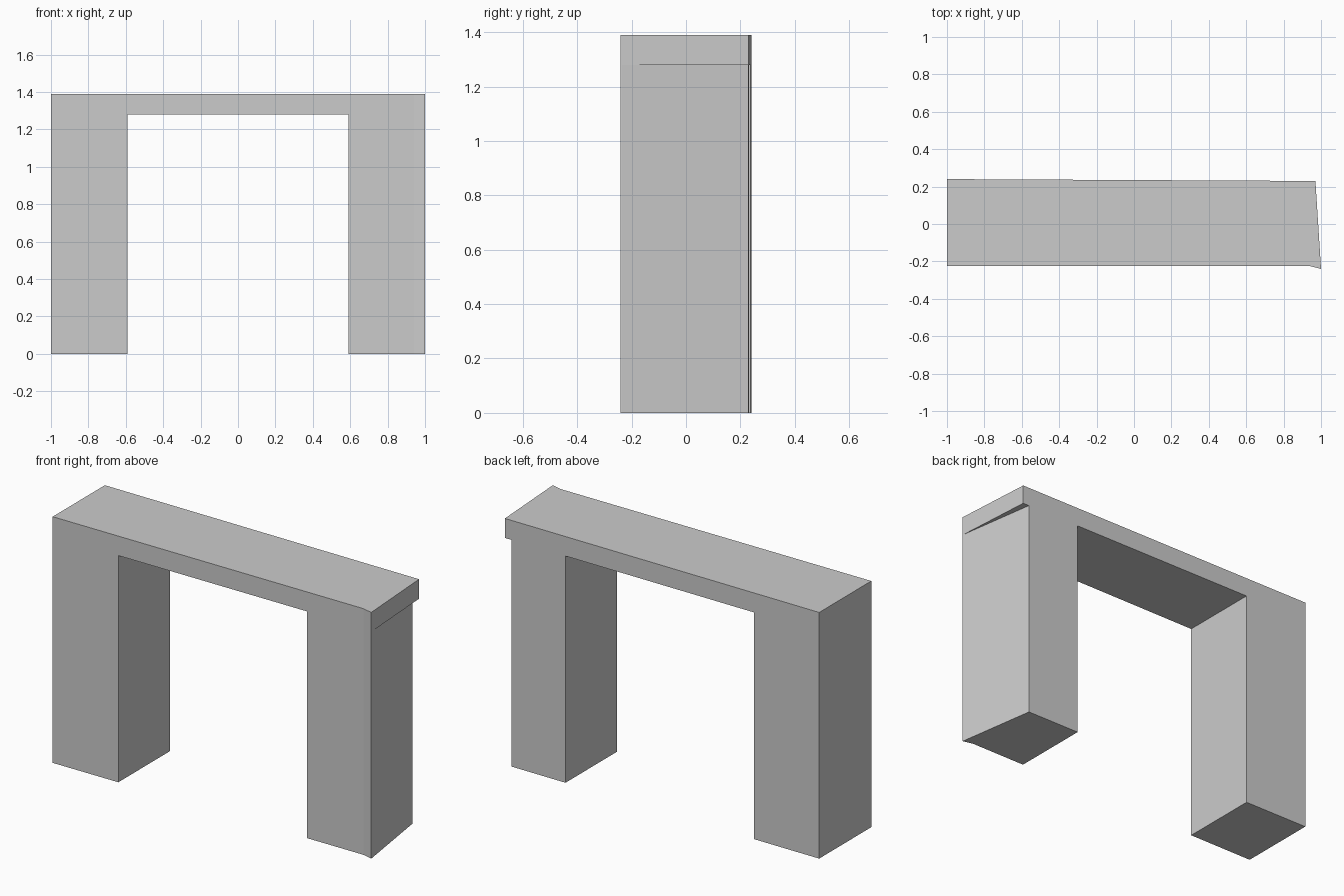
import bpy, bmesh

if "Cube" in bpy.data.objects:
    bpy.data.objects.remove(bpy.data.objects["Cube"])


def prism(name, outline, z0, z1, cutter=False):
    """Extrude a plan outline (x, y) from z0 to z1."""
    bm = bmesh.new()
    face = bm.faces.new([bm.verts.new((x, y, z0)) for x, y in outline])
    top = bmesh.ops.extrude_face_region(bm, geom=[face])
    verts = [g for g in top["geom"] if isinstance(g, bmesh.types.BMVert)]
    bmesh.ops.translate(bm, verts=verts, vec=(0, 0, z1 - z0))
    bmesh.ops.recalc_face_normals(bm, faces=bm.faces)
    mesh = bpy.data.meshes.new(name)
    bm.to_mesh(mesh)
    bm.free()
    ob = bpy.data.objects.new(name, mesh)
    bpy.context.collection.objects.link(ob)
    if cutter:
        ob.hide_render = True
        ob.hide_set(True)
    return ob


def cut(target, cutter):
    mod = target.modifiers.new(cutter.name, 'BOOLEAN')
    mod.operation = 'DIFFERENCE'
    mod.solver = 'EXACT'
    mod.object = cutter


# Arch body: slightly irregular plan, flared front right corner
arch = prism("arch", [(-1, -0.225), (0.94, -0.225), (1, -0.24),
                      (0.97, 0.23), (-1, 0.24)], 0, 1.39)

# Passage between the two legs
cut(arch, prism("opening_cutter", [(-0.59, -0.5), (0.59, -0.5),
                                   (0.59, 0.5), (-0.59, 0.5)],
                -0.1, 1.28, True))

# Wedge undercut that makes the lintel overhang the right leg
cut(arch, prism("overhang_cutter", [(1.0064, -0.28), (0.885, 0.53),
                                    (1.2, 0.53), (1.2, -0.28)],
                -0.1, 1.28, True))
